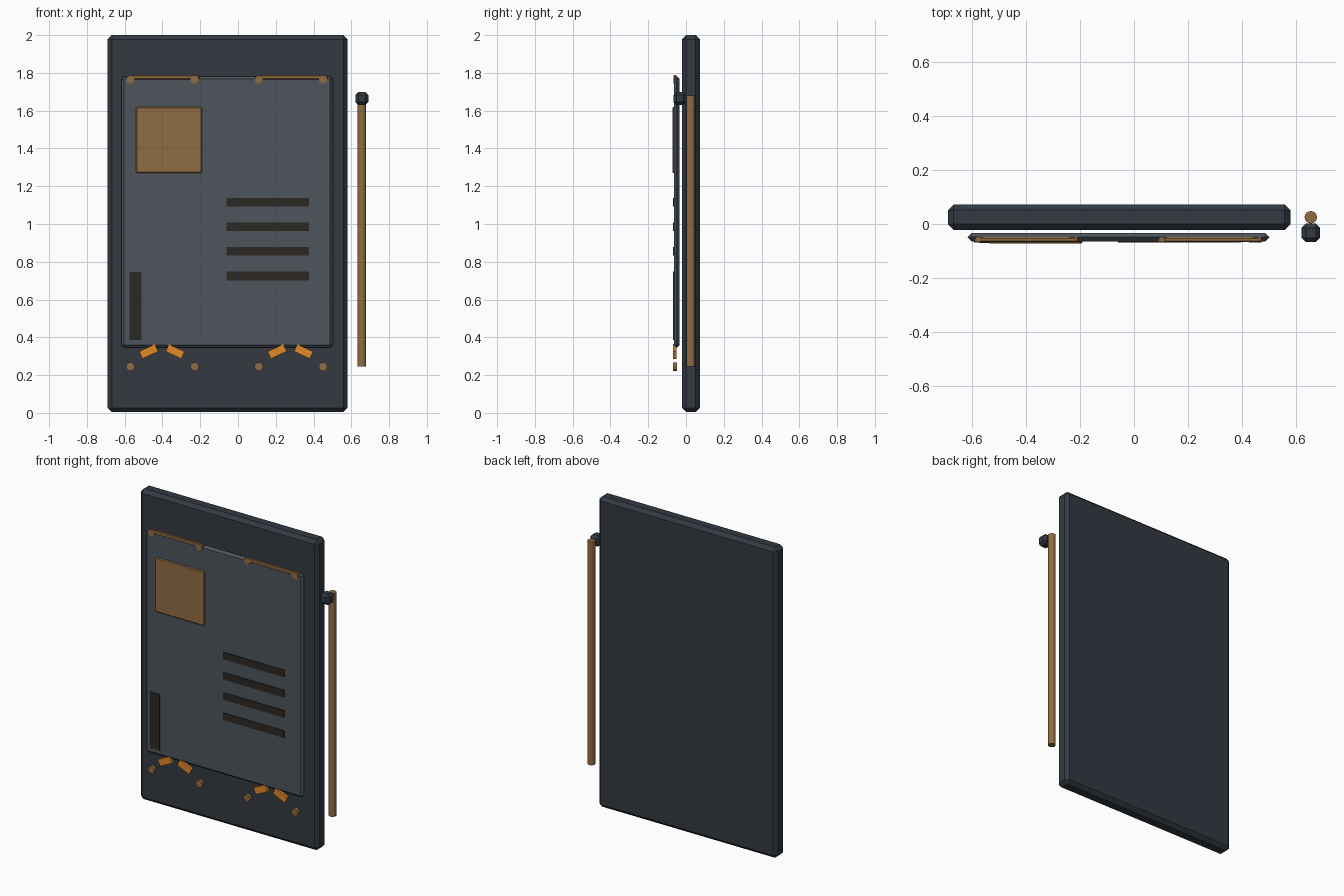
import bpy
from math import radians

if "Cube" in bpy.data.objects:
    bpy.data.objects.remove(bpy.data.objects["Cube"])


def material(name, rgb):
    m = bpy.data.materials.new(name)
    m.diffuse_color = (*rgb, 1)
    m.use_nodes = True
    m.node_tree.nodes["Principled BSDF"].inputs["Base Color"].default_value = m.diffuse_color
    return m


SLATE = material("slate", (0.033, 0.042, 0.054))
PANEL = material("panel_grey", (0.075, 0.09, 0.105))
BRONZE = material("bronze", (0.28, 0.15, 0.055))
ORANGE = material("orange", (0.75, 0.25, 0.02))
DARK = material("dark", (0.025, 0.02, 0.016))


def box(name, x, y, z, mat, bevel=0, tilt=0):
    """Box spanning the given (min, max) ranges, optionally chamfered and tilted about y."""
    mid = [(a + b) / 2 for a, b in (x, y, z)]
    bpy.ops.mesh.primitive_cube_add(size=1, location=mid)
    o = bpy.context.object
    o.name = name
    o.scale = [b - a for a, b in (x, y, z)]
    bpy.ops.object.transform_apply(location=False, rotation=False, scale=True)
    o.rotation_euler.y = radians(tilt)
    o.data.materials.append(mat)
    if bevel:
        m = o.modifiers.new("chamfer", 'BEVEL')
        m.width, m.segments = bevel, 1
    return o


def cylinder(name, loc, radius, depth, mat, sides=12, rot=(0, 0, 0)):
    bpy.ops.mesh.primitive_cylinder_add(vertices=sides, radius=radius, depth=depth,
                                        location=loc, rotation=rot)
    o = bpy.context.object
    o.name = name
    o.data.materials.append(mat)
    return o


# Main door slab and raised front panel
box("door_slab", (-0.69, 0.58), (-0.022, 0.073), (0.005, 2.0), SLATE, 0.022)
box("front_panel", (-0.617, 0.502), (-0.064, -0.034), (0.345, 1.782), PANEL, 0.0145)

# Square plate
box("square_plate", (-0.54, -0.19), (-0.072, -0.052), (1.27, 1.62), BRONZE, 0.005)

# Vent slots and vertical grip
for i in range(4):
    z = 1.115 - 0.13 * i
    box("vent_slot", (-0.06, 0.375), (-0.068, -0.056), (z - 0.023, z + 0.023), DARK)
box("vertical_grip", (-0.575, -0.51), (-0.07, -0.055), (0.385, 0.745), DARK)

# Two matching trim sets: top rail with end nubs, lower studs, tilted markers
for cx in (-0.4, 0.28):
    box("top_rail", (cx - 0.17, cx + 0.195), (-0.067, -0.049), (1.765, 1.788), BRONZE, 0.004)
    for s in (-1, 1):
        x = cx + 0.17 * s
        cylinder("rail_end", (x, -0.058, 1.765), 0.022, 0.018, BRONZE,
                 rot=(radians(90), 0, 0))
        cylinder("lower_stud", (x, -0.058, 0.245), 0.023, 0.022, BRONZE,
                 rot=(radians(90), 0, 0))
        mx = cx - 0.003 + 0.07 * s
        box("tilted_marker", (mx - 0.046, mx + 0.046), (-0.069, -0.051),
            (0.304, 0.346), ORANGE, tilt=25 * s)

# Side rod with its chamfered cap
cylinder("side_rod", (0.655, 0.025, 0.963), 0.023, 1.435, BRONZE, sides=16)
box("rod_cap", (0.621, 0.69), (-0.067, 0.002), (1.63, 1.698), SLATE, 0.016)
